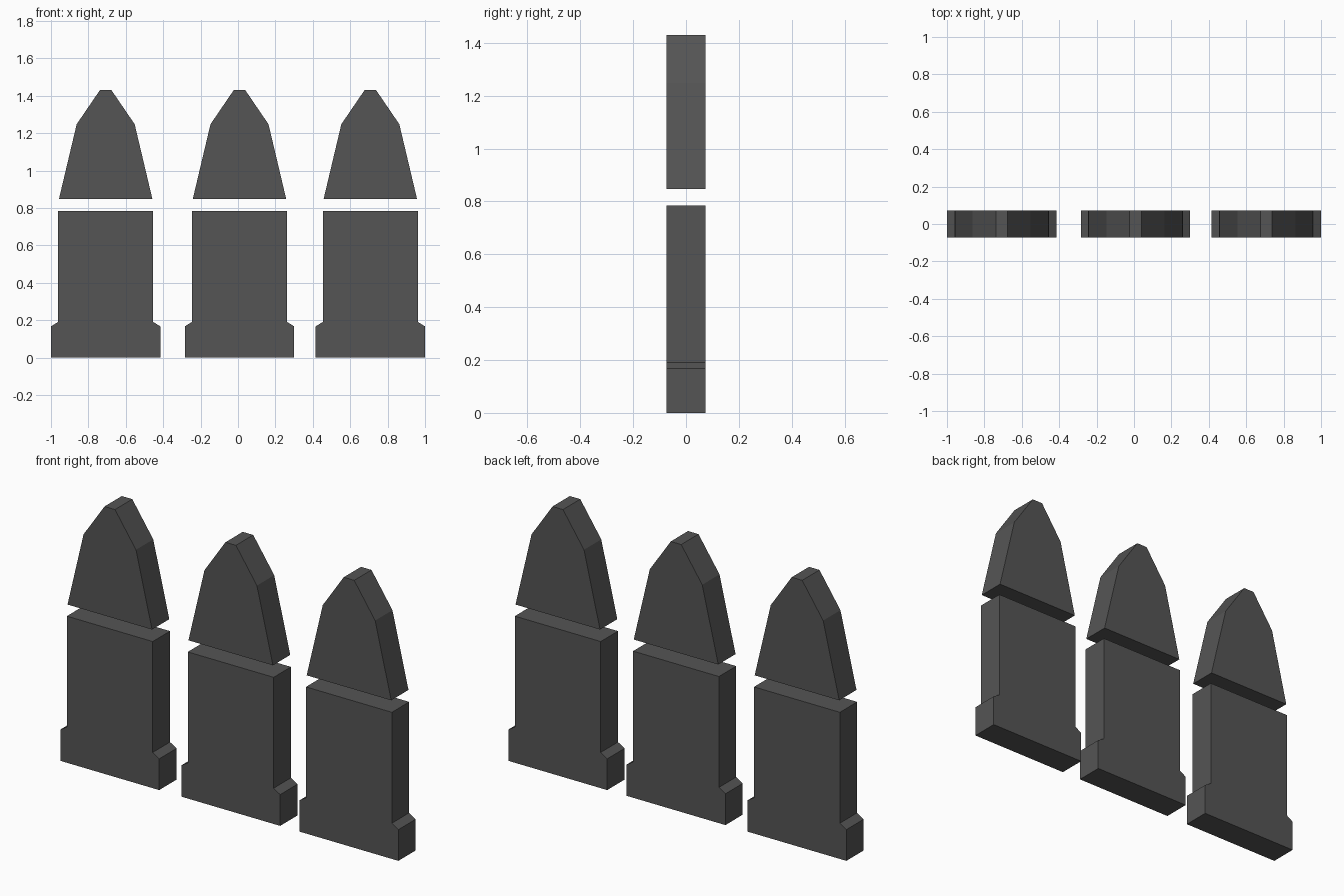
import bpy, bmesh

if "Cube" in bpy.data.objects:
    bpy.data.objects.remove(bpy.data.objects["Cube"])

HALF_DEPTH = 0.073
dark = bpy.data.materials.new("dark_grey")
dark.diffuse_color = (0.09, 0.09, 0.09, 1)
dark.use_nodes = True
dark.node_tree.nodes["Principled BSDF"].inputs["Base Color"].default_value = dark.diffuse_color

# Right-hand half outlines (x, z), bottom to top
CASE = [(0.2925, 0), (0.2925, 0.167), (0.254, 0.191), (0.254, 0.784)]
TIP = [(0.25, 0.847), (0.155, 1.248), (0.031, 1.43)]


def slab(name, half, cx):
    """Mirror a half outline and extrude it through the depth."""
    outline = half + [(-x, z) for x, z in reversed(half)]
    bm = bmesh.new()
    face = bm.faces.new([bm.verts.new((x, -HALF_DEPTH, z)) for x, z in outline])
    ext = bmesh.ops.extrude_face_region(bm, geom=[face], use_keep_orig=True)
    verts = [g for g in ext["geom"] if isinstance(g, bmesh.types.BMVert)]
    bmesh.ops.translate(bm, verts=verts, vec=(0, 2 * HALF_DEPTH, 0))
    bmesh.ops.recalc_face_normals(bm, faces=bm.faces)
    mesh = bpy.data.meshes.new(name)
    bm.to_mesh(mesh)
    bm.free()
    mesh.materials.append(dark)
    obj = bpy.data.objects.new(name, mesh)
    obj.location.x = cx
    bpy.context.collection.objects.link(obj)


# Three flat cartridges, each a case with a separate tip
for side, cx in (("left", -0.7075), ("middle", 0.008), ("right", 0.7075)):
    slab(f"cartridge_case_{side}", CASE, cx)
    slab(f"cartridge_tip_{side}", TIP, cx)
